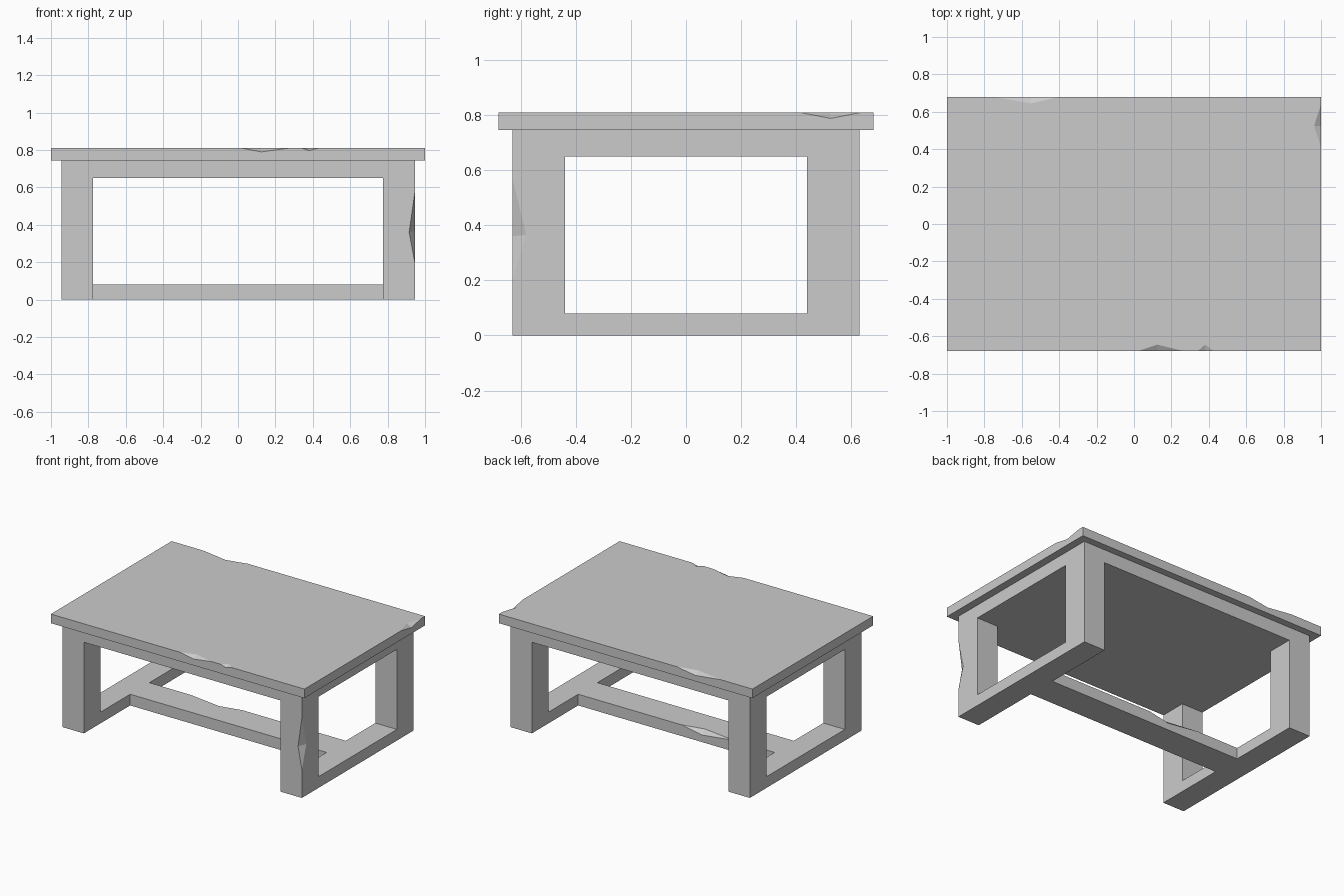
import bpy, bmesh
from mathutils import Vector

if "Cube" in bpy.data.objects:
    bpy.data.objects.remove(bpy.data.objects["Cube"])


def add_object(name, bm):
    mesh = bpy.data.meshes.new(name)
    bmesh.ops.recalc_face_normals(bm, faces=bm.faces)
    bm.to_mesh(mesh)
    bm.free()
    ob = bpy.data.objects.new(name, mesh)
    bpy.context.collection.objects.link(ob)
    return ob


def box(name, lo, hi):
    bm = bmesh.new()
    bmesh.ops.create_cube(bm, size=1)
    for v in bm.verts:
        v.co = [l + (c + 0.5) * (h - l) for c, l, h in zip(v.co, lo, hi)]
    return add_object(name, bm)


def chip(a, b, p, q):
    """Notch in the edge a-b, biting to p on one face and q on the other."""
    a, b, p, q = map(Vector, (a, b, p, q))
    along = (b - a).normalized()
    corner = a + along * (p - a).dot(along)
    outside = corner * 3 - p - q
    bm = bmesh.new()
    for co in (a, b, p, q, outside):
        bm.verts.new(co)
    bmesh.ops.convex_hull(bm, input=bm.verts)
    return add_object("chip_cutter", bm)


def cut(target, cutters):
    for c in cutters:
        c.hide_render = True
        m = target.modifiers.new("cut", 'BOOLEAN')
        m.operation = 'DIFFERENCE'
        m.solver = 'EXACT'
        m.object = c
    deps = bpy.context.evaluated_depsgraph_get()
    mesh = bpy.data.meshes.new_from_object(target.evaluated_get(deps))
    target.modifiers.clear()
    target.data = mesh
    for c in cutters:
        bpy.data.objects.remove(c)


TOP, UNDER = 0.81, 0.745      # tabletop heights
LX, LY = 0.945, 0.63          # outside of the frame
IX, IY = 0.775, 0.44          # inside of the legs
RAIL, APRON, SW = 0.08, 0.65, 0.108

# Tabletop with worn edges
top = box("tabletop", (-1, -0.68, UNDER), (1, 0.68, TOP))
chips = [chip((x0, s * 0.68, TOP), (x1, s * 0.68, TOP), (xm, s * 0.645, TOP), (xm, s * 0.68, zq))
         for s, x0, xm, x1, zq in ((-1, 0.02, 0.125, 0.27, 0.79),
                                   (-1, 0.34, 0.38, 0.43, 0.797),
                                   (1, -0.75, -0.55, -0.40, 0.787))]
chips.append(chip((1, 0.41, TOP), (1, 0.64, TOP), (0.963, 0.525, TOP), (1, 0.525, 0.788)))
cut(top, chips)

# Frame: legs, apron, side rails and stretcher carved from one block
frame = box("leg_frame", (-LX, -LY, 0), (LX, LY, UNDER))
openings = [box("side_opening", (-2, -IY, RAIL), (2, IY, APRON)),
            box("front_opening", (-IX, -2, RAIL), (IX, 2, APRON)),
            box("front_pocket", (-IX, -2, -0.2), (IX, -SW, 0.3)),
            box("back_pocket", (-IX, SW, -0.2), (IX, 2, 0.3))]
# Chips in the front right leg and the stretcher
openings += [chip((LX, -LY, 0.2), (LX, -LY, 0.57), (0.915, -LY, 0.36), (LX, -0.58, 0.365)),
             chip((-0.45, SW, RAIL), (-0.04, SW, RAIL), (-0.2, SW - 0.035, RAIL), (-0.2, SW, 0.05))]
cut(frame, openings)
